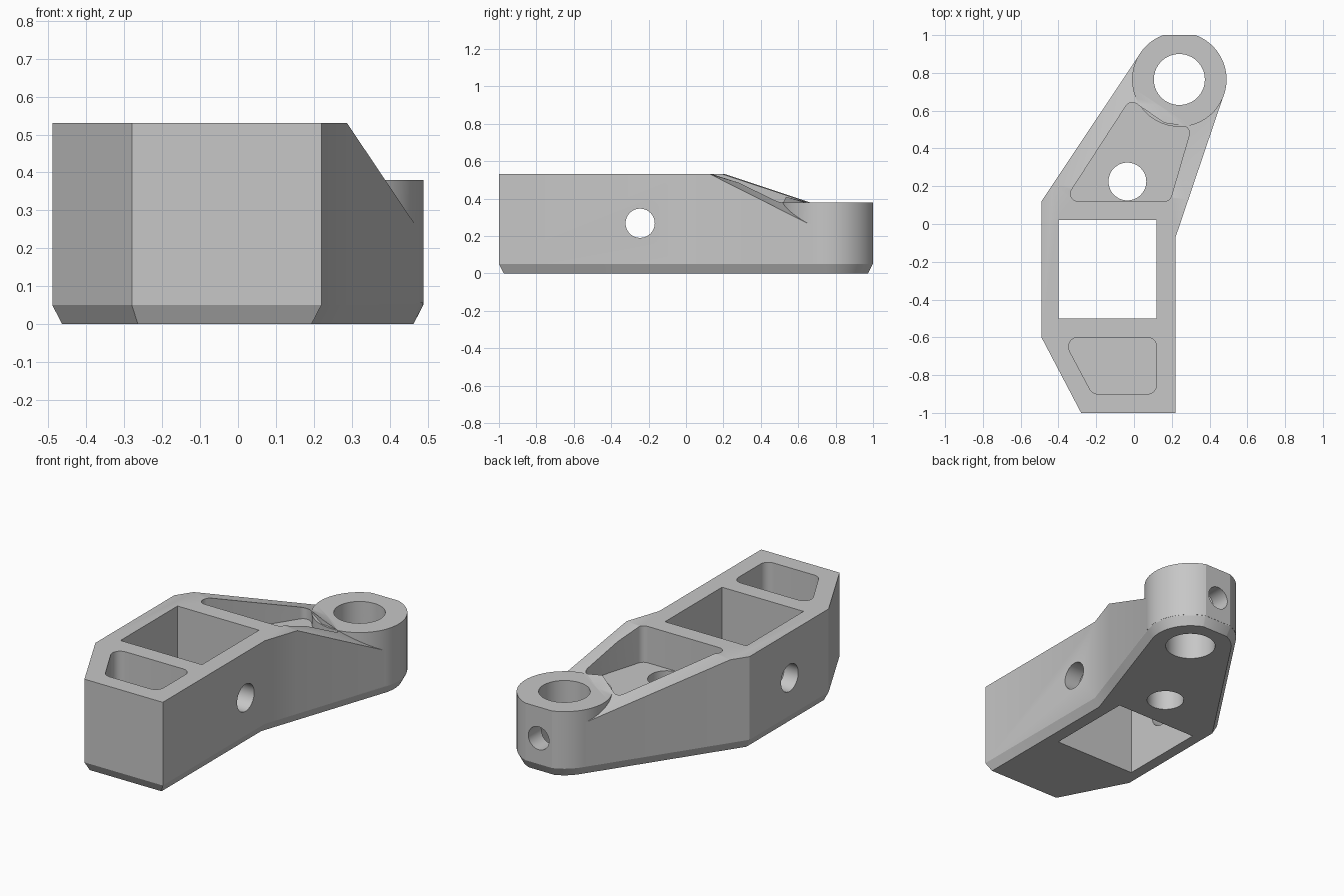
import bpy, bmesh
from math import sin, cos, tan, acos, asin, atan2, pi, radians
from mathutils import Vector

if "Cube" in bpy.data.objects:
    bpy.data.objects.remove(bpy.data.objects["Cube"])

HEIGHT, CHAMFER, INSET = 0.53, 0.05, 0.026
EYE, EYE_R, EYE_TOP, BORE_R = Vector((0.24, 0.765)), 0.25, 0.38, 0.135
FLOOR = 0.32

grey = bpy.data.materials.new("plain grey")
grey.use_nodes = True
colour = (0.57, 0.57, 0.57, 1)
grey.diffuse_color = colour
grey.node_tree.nodes["Principled BSDF"].inputs["Base Color"].default_value = colour


def loft(name, layers, caps=None):
    """Solid through stacked counter-clockwise outlines of 3D points."""
    bm = bmesh.new()
    rings = [[bm.verts.new(p) for p in pts] for pts in layers]
    n = len(rings[0])
    for a, b in zip(rings, rings[1:]):
        for i in range(n):
            j = (i + 1) % n
            bm.faces.new((a[i], a[j], b[j], b[i]))
    bm.faces.new(rings[0][::-1])
    for cap in caps or [range(n)]:
        bm.faces.new([rings[-1][i] for i in cap])
    bm.normal_update()
    mesh = bpy.data.meshes.new(name)
    bm.to_mesh(mesh)
    bm.free()
    mesh.materials.append(grey)
    obj = bpy.data.objects.new(name, mesh)
    bpy.context.collection.objects.link(obj)
    return obj


def at(points, z):
    return [Vector((p[0], p[1], z)) for p in points]


def prism(name, points, low, high):
    return loft(name, [at(points, low), at(points, high)])


def inset(points, d):
    """Mitred inward offset of a counter-clockwise outline."""
    out = []
    for i, p in enumerate(points):
        a = (p - points[i - 1]).normalized()
        b = (points[(i + 1) % len(points)] - p).normalized()
        na, nb = Vector((-a.y, a.x)), Vector((-b.y, b.x))
        out.append(p + (na + nb) * d / (1 + na.dot(nb)))
    return out


def rounded(corners, r, steps=8):
    """Outline with filleted corners."""
    pts = [Vector(c) for c in corners]
    out = []
    for i, p in enumerate(pts):
        a = (pts[i - 1] - p).normalized()
        b = (pts[(i + 1) % len(pts)] - p).normalized()
        half = a.angle(b) / 2
        sweep = pi - 2 * half
        centre = p + (a + b).normalized() * r / sin(half)
        s = p + a * r / tan(half) - centre
        e = p + b * r / tan(half) - centre
        for k in range(steps + 1):
            t = k / steps
            out.append(centre + (s * sin((1 - t) * sweep) + e * sin(t * sweep)) / sin(sweep))
    return out


def arc(r, start, end, steps):
    return [EYE + r * Vector((cos(a), sin(a))) for a in
            (start + (end - start) * k / steps for k in range(steps + 1))]


def tangent(point, r, side):
    """Angle on the eye circle where a line from the point touches it."""
    d = point - EYE
    return atan2(d.y, d.x) + side * acos(r / d.length)


def cylinder(name, r, depth, loc, axis="Z"):
    bpy.ops.mesh.primitive_cylinder_add(
        vertices=64, radius=r, depth=depth, location=loc,
        rotation=(radians(90) * (axis == "Y"), radians(90) * (axis == "X"), 0))
    obj = bpy.context.object
    obj.name = name
    obj.data.materials.append(grey)
    return obj


def combine(target, tool, operation):
    mod = target.modifiers.new(operation, "BOOLEAN")
    mod.operation, mod.solver, mod.object = operation, "EXACT", tool
    bpy.context.view_layer.objects.active = target
    bpy.ops.object.modifier_apply(modifier=mod.name)
    bpy.data.objects.remove(tool)


# Body outline, with the arm running tangent to a circle just inside the eye
r = EYE_R - 0.001
h = asin((0.999 - EYE.y) / r)
right, left = Vector((0.22, -0.07)), Vector((-0.49, 0.12))
start = tangent(right, r, 1)
end = tangent(left, r, -1) % (2 * pi)
nose = arc(r, start, h, 40) + arc(r, pi - h, end, 16)
outline = [Vector((-0.28, -1)), Vector((0.22, -1)), right, right.lerp(nose[0], 0.265)]
outline += nose + [left.lerp(nose[-1], 0.115), left, Vector((-0.49, -0.6))]

# The top is flat over the body and folds down in two planes along the arm
top = at(outline, HEIGHT)
crease_right, crease_left = 3, len(top) - 3
nose_right, nose_left = 4, len(top) - 4
top[nose_right].z, top[nose_left].z = 0.25, 0.30
origin = top[crease_right]
normal = (top[nose_right] - origin).cross(top[nose_left] - origin)
for p in top[nose_right + 1:nose_left]:
    d = p - origin
    p.z = origin.z - (normal.x * d.x + normal.y * d.y) / normal.z
caps = [list(range(crease_right + 1)) + list(range(crease_left, len(top))),
        range(crease_right, nose_left + 1),
        (crease_right, nose_left, crease_left)]
body = loft("bracket_body", [at(inset(outline, INSET), 0), at(outline, CHAMFER), top], caps)

# Blind pockets in the top, with rounded corners
arm_pocket = rounded([(-0.37, 0.12), (0.19, 0.12), (0.305, 0.515), (0.16, 0.535),
                      (-0.02, 0.66)], 0.04)
front_pocket = rounded([(-0.22, -0.9), (0.12, -0.9), (0.12, -0.6), (-0.38, -0.6)], 0.05)
combine(body, prism("arm_pocket", arm_pocket, FLOOR, 1), "DIFFERENCE")
combine(body, prism("front_pocket", front_pocket, FLOOR, 1), "DIFFERENCE")

# Square window straight through
window = [(-0.4, -0.5), (0.12, -0.5), (0.12, 0.02), (-0.4, 0.02)]
combine(body, prism("window", window, -1, 1), "DIFFERENCE")

# Round eye at the end of the arm, flat at the back
h = asin((1 - EYE.y) / EYE_R)
eye = arc(EYE_R, pi - h, 2 * pi + h, 96)
combine(body, prism("eye", eye, CHAMFER + 0.005, EYE_TOP), "UNION")

# Bore, floor hole, cross hole and rear set-screw hole
for tool in (cylinder("bore", BORE_R, 2, (EYE.x, EYE.y, 0)),
             cylinder("floor_hole", 0.1, 2, (-0.035, 0.225, 0)),
             cylinder("cross_hole", 0.078, 2, (0, -0.245, 0.268), "X"),
             cylinder("rear_hole", 0.066, 0.4, (EYE.x, 1, 0.2), "Y")):
    combine(body, tool, "DIFFERENCE")

# Smooth the round walls and keep the edges crisp
bpy.ops.object.select_all(action="DESELECT")
body.select_set(True)
bpy.context.view_layer.objects.active = body
bpy.ops.object.shade_smooth_by_angle(angle=radians(20))
